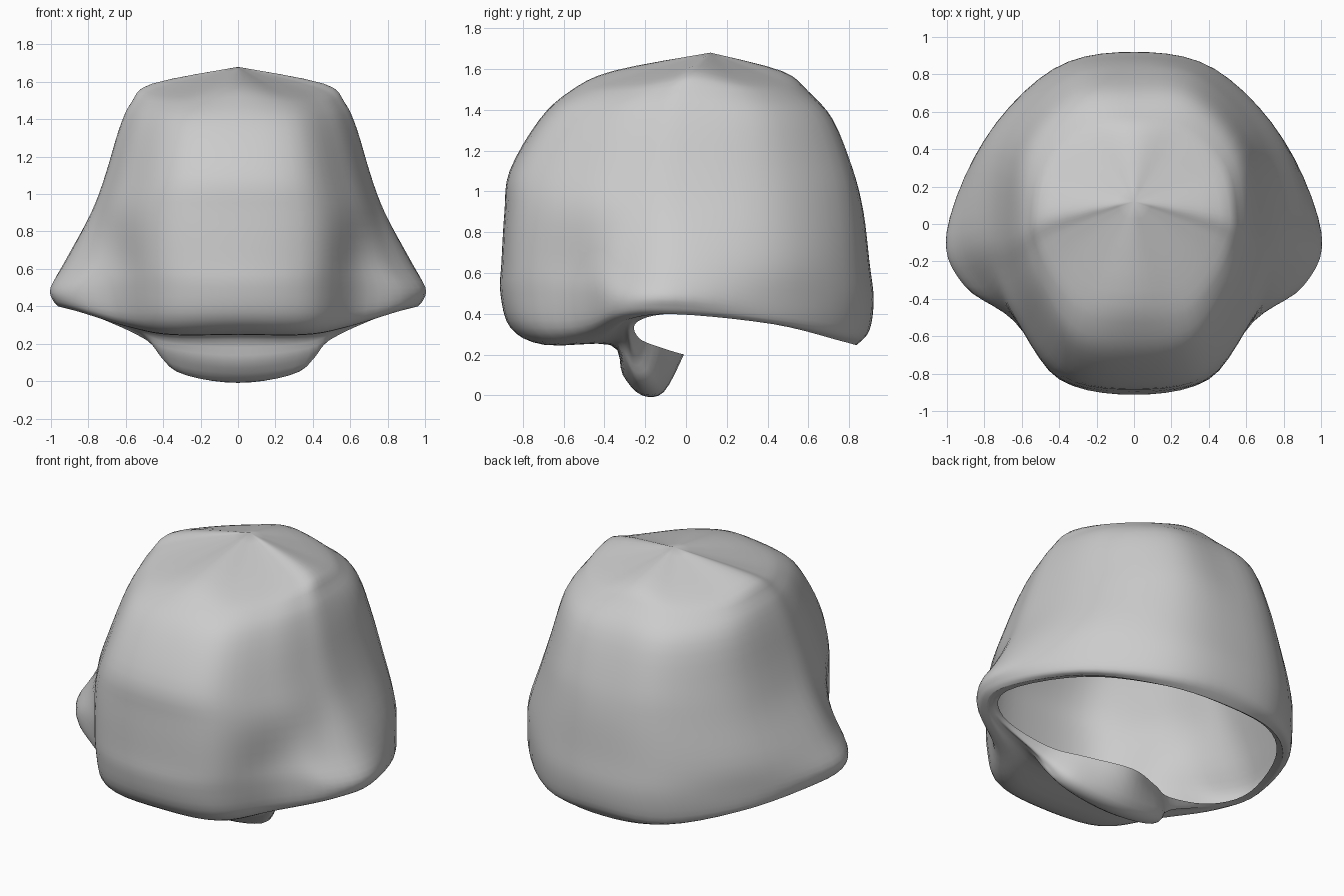
import bpy
from mathutils import Vector

if "Cube" in bpy.data.objects:
    bpy.data.objects.remove(bpy.data.objects["Cube"])


def catmull(a, b, c, d, t):
    return 0.5 * (2 * b + (c - a) * t + (2 * a - 5 * b + 4 * c - d) * t * t
                  + (3 * b - a - 3 * c + d) * t ** 3)


def closed_spline(pts, n):
    k = len(pts)
    return [catmull(pts[i - 1], pts[i], pts[(i + 1) % k], pts[(i + 2) % k], s / n)
            for i in range(k) for s in range(n)]


def open_spline(pts, n):
    p = [pts[0]] + pts + [pts[-1]]
    out = [catmull(*p[i:i + 4], s / n) for i in range(len(pts) - 1) for s in range(n)]
    return out + [pts[-1]]


def mirrored(half):
    return half + [Vector((-p.x, p.y, p.z)) for p in half[-2:0:-1]]


def vecs(pts):
    return [Vector(p) for p in pts]


# Upper head: unit half outline (front to back), scaled per level;
# "full" swells the rear corners, "drop" lowers the corners of the crown
outline = [(0, -1), (.5, -.92), (.8, -.57), (.94, -.28), (1, 0), (.88, .52), (.48, .91), (0, 1)]
levels = [(1.59, .46, -.36, .47, 0, .09), (1.49, .57, -.57, .60, .02, .04),
          (1.35, .635, -.72, .72, .04, 0), (1.1, .71, -.865, .82, .03, 0),
          (.9, .785, -.89, .87, .01, 0)]  # z, half width, front, back, full, drop
halves = []
for z, w, f, b, full, drop in levels:
    ring = []
    for x, y in outline:
        k = 1 + full * 2 * max(0, x * y)
        ring.append(Vector((x * k * w, (f + b) / 2 + y * k * (b - f) / 2, z - drop * abs(x * y))))
    halves.append(ring)

# Flared cheeks and turned-under lower edge
cheek_high = vecs([(0, -.905, .65), (.4, -.83, .65), (.62, -.53, .65), (.8, -.33, .65),
                   (.92, -.04, .65), (.78, .46, .65), (.42, .82, .65), (0, .9, .65)])
cheek_wide = vecs([(0, -.91, .5), (.39, -.83, .5), (.64, -.52, .5), (.9, -.33, .5),
                   (1, -.05, .5), (.8, .45, .48), (.43, .83, .47), (0, .92, .47)])
lower_edge = vecs([(0, -.86, .33), (.38, -.79, .33), (.62, -.51, .34), (.9, -.32, .41),
                   (.985, -.05, .43), (.79, .45, .37), (.42, .81, .31), (0, .9, .32)])
underside = vecs([(0, -.7, .25), (.36, -.66, .25), (.58, -.45, .29), (.86, -.29, .375),
                  (.96, -.05, .4), (.76, .43, .35), (.4, .76, .27), (0, .84, .25)])
rim = vecs([(0, -.01, .2), (.25, -.11, .23), (.46, -.23, .28), (.78, -.24, .36),
            (.91, -.05, .4), (.72, .41, .36), (.38, .74, .28), (0, .8, .27)])

# Hanging chin: only the front columns differ, the rest blends to the neck rim
chin = [vecs([(0, -.37, .25), (.36, -.37, .25), (.57, -.35, .29)]),
        vecs([(0, -.31, .1), (.38, -.3, .15), (.53, -.3, .26)]),
        vecs([(0, -.22, .002), (.33, -.23, .055), (.49, -.27, .22)]),
        vecs([(0, -.11, .015), (.32, -.15, .08), (.48, -.25, .23)])]
halves += [cheek_high, cheek_wide, lower_edge, underside]
for i, front in enumerate(chin):
    halves.append(front + [underside[c].lerp(rim[c], (i + 1) / 5) for c in range(3, 8)])
halves.append(rim)

# Loft the rings into meridians from the crown down to the neck rim
rings = [closed_spline(mirrored(h), 5) for h in halves]
crown = Vector((0, .12, 1.68))
meridians = [open_spline([crown] + [r[c] for r in rings], 4) for c in range(len(rings[0]))]
cols, rows = len(meridians), len(meridians[0]) - 1
verts = [crown] + [p for m in meridians for p in m[1:]]
faces = []
for c in range(cols):
    a, b = 1 + c * rows, 1 + (c + 1) % cols * rows
    faces.append((0, a, b))
    faces += [(a + r, a + r + 1, b + r + 1, b + r) for r in range(rows - 1)]

mesh = bpy.data.meshes.new("hollow_head_shell")
mesh.from_pydata(verts, [], faces)
mesh.polygons.foreach_set("use_smooth", [True] * len(mesh.polygons))
mesh.update()
shell = bpy.data.objects.new("hollow_head_shell", mesh)
bpy.context.collection.objects.link(shell)
